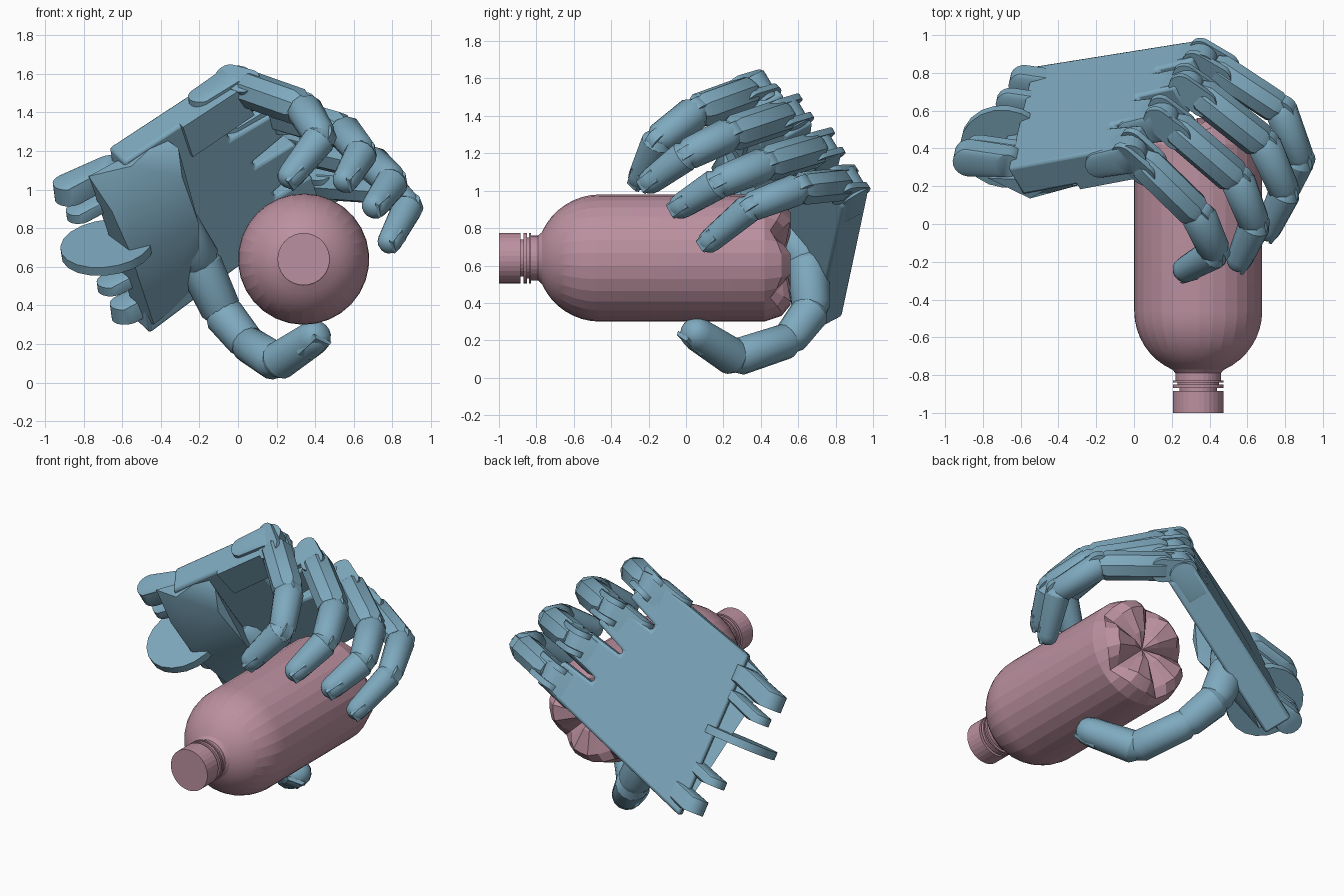
import bpy, bmesh
from math import sin, cos, pi, radians
from mathutils import Vector as V

if "Cube" in bpy.data.objects:
    bpy.data.objects.remove(bpy.data.objects["Cube"])


def material(name, rgb):
    m = bpy.data.materials.new(name)
    m.diffuse_color = (*rgb, 1)
    m.use_nodes = True
    m.node_tree.nodes["Principled BSDF"].inputs["Base Color"].default_value = m.diffuse_color
    return m


BLUE = material("blue_plastic", (0.21, 0.4, 0.52))
PINK = material("pink_plastic", (0.5, 0.28, 0.35))


def finish(name, bm, mat, angle=32):
    bmesh.ops.recalc_face_normals(bm, faces=bm.faces)
    me = bpy.data.meshes.new(name)
    bm.to_mesh(me)
    bm.free()
    ob = bpy.data.objects.new(name, me)
    bpy.context.collection.objects.link(ob)
    me.materials.append(mat)
    bpy.ops.object.select_all(action='DESELECT')
    ob.select_set(True)
    bpy.context.view_layer.objects.active = ob
    bpy.ops.object.shade_smooth_by_angle(angle=radians(angle))
    return ob


def hull(name, pts, mat=BLUE):
    bm = bmesh.new()
    for p in pts:
        bm.verts.new(p)
    bmesh.ops.convex_hull(bm, input=bm.verts)
    loose = [v for v in bm.verts if not v.link_faces]
    bmesh.ops.delete(bm, geom=loose, context='VERTS')
    return finish(name, bm, mat)


def ring(c, axis, r, n=14, side=None, turn=0.0):
    axis = axis.normalized()
    s = (side or axis.orthogonal())
    s = (s - axis * s.dot(axis)).normalized()
    t = axis.cross(s)
    return [c + r * (cos(2 * pi * k / n + turn) * s + sin(2 * pi * k / n + turn) * t) for k in range(n)]


def disc(c, axis, r, th):
    a = axis.normalized() * th / 2
    return ring(c - a, axis, r, 20) + ring(c + a, axis, r, 20)


def segment(name, a, b, ra, rb, side, tip=False, n=14):
    d = (b - a).normalized()

    def rg(c, r):
        return ring(c, d, r, n, side, pi / n)
    pts = rg(a - d * ra * .35, ra * .7) + rg(a + d * ra * .15, ra)
    if tip:
        for k, s in ((-.9, 1), (-.4, .9), (-.08, .66), (.1, .3)):
            pts += rg(b + d * rb * k, rb * s)
    else:
        pts += rg(b - d * rb * .25, rb) + rg(b + d * rb * .3, rb * .7)
    hull(name, pts)


def nail(name, a, b, r, h):
    d = (b - a).normalized()
    up = -h.cross(d).normalized()
    c = b - d * r * .8 + up * r * .75
    pts = []
    for w, z in ((.65, 0), (.5, .25)):
        for l in (-.8, .8):
            pts += [c + d * r * l + h * r * w * s + up * r * (z - .3 * (l > 0)) for s in (-1, 1)]
    hull(name, pts)


# bottle: lathed about the y axis, then the five-lobed base
N = 30
profile = [(.135, -1), (.135, -.885), (.1, -.885), (.1, -.868), (.135, -.868), (.135, -.85),
           (.11, -.85), (.11, -.84), (.135, -.84), (.135, -.828), (.12, -.828), (.12, -.79)]
profile += [(.34 * sin(t), -.46 - .34 * cos(t)) for t in (radians(24 + 66 * i / 8) for i in range(9))]
profile += [(.34, .42), (.31, .51), (.25, .56), (.1, .535)]
bm = bmesh.new()
rows = []
for i, (r, y) in enumerate(profile):
    row = []
    j = i - len(profile) + 3
    for k in range(N):
        groove = (1, .4, 0, 0, 0, .4)[k % 6] if j >= 0 else 0
        yy = y + groove * (.45 + .015 * j - y)
        a = 2 * pi * k / N + .5
        row.append(bm.verts.new((.34 + r * cos(a), yy, .64 + r * sin(a))))
    rows.append(row)
for p, q in zip(rows, rows[1:]):
    for k in range(N):
        bm.faces.new((p[k], p[(k + 1) % N], q[(k + 1) % N], q[k]))
bm.faces.new(rows[0])
hub = bm.verts.new((.34, .48, .64))
for k in range(N):
    bm.faces.new((rows[-1][k], rows[-1][(k + 1) % N], hub))
finish("bottle", bm, PINK, 9)

# palm plate frame: u runs index to little finger, v wrist to knuckles, w into the palm
IW, PW = V((-.64, .30, 1.24)), V((-.52, .84, .34))
IK, PK = V((-.06, .41, 1.62)), V((.36, .98, 1.0))
NRM = V((-.45, .79, .42)).normalized()
ACROSS = (PW - IW).normalized()
ALONG = (IK + PK - IW - PW).normalized()


def P(u, v, w=0):
    return (IW.lerp(PW, u)).lerp(IK.lerp(PK, u), v) - NRM * w


outline = [(0, -.05), (0, .98), (.06, 1.02), (.2, 1.03), (.23, .74), (.27, .74), (.29, 1.05),
           (.46, 1.06), (.485, .8), (.52, .8), (.54, 1.06), (.71, 1.06), (.735, .82), (.77, .82),
           (.79, 1.03), (.95, 1.02), (1, .97), (1, -.02)]
bm = bmesh.new()
face = bm.faces.new([bm.verts.new(P(u, v)) for u, v in outline])
out = bmesh.ops.extrude_face_region(bm, geom=[face])
bmesh.ops.translate(bm, vec=-NRM * .18, verts=[g for g in out['geom'] if isinstance(g, bmesh.types.BMVert)])
plate = finish("palm_plate", bm, BLUE)
bev = plate.modifiers.new("soft_edges", 'BEVEL')
bev.width, bev.segments = .02, 2

# thick heel of the palm, where the thumb attaches
hull("palm_heel", [P(u, v, w) for u, v, w in (
    (.04, -.28, .06), (.02, .3, .15), (.98, -.02, .05), (.98, .25, .15), (.02, -.02, .22),
    (.08, .36, .23), (.2, .3, .3), (.2, -.2, .2), (.45, -.12, .26), (.5, .32, .32),
    (.95, .0, .2), (.85, .27, .23))])
# index side rail under the plate
hull("index_rail", [P(u, v, w) for u in (0, .2) for v in (.45, .95) for w in (.1, .21)])

# wrist hinge lugs
lugs = [((-.87, .35, 1.0), .085, .1), ((-.82, .40, .88), .07, .05),
        ((-.65, .64, .51), .08, .05), ((-.58, .75, .38), .08, .09)]
for i, (c, r, th) in enumerate(lugs):
    c = V(c)
    root = c + ALONG * .22 - NRM * .06
    hull(f"wrist_lug_{i + 1}", disc(c, ACROSS, r, th) + disc(root, ACROSS, r * .8, th))
hull("wrist_tongue", disc(V((-.68, .41, .7)), ACROSS, .24, .05))

# fingers: knuckle, middle joint, end joint, tip
fingers = {
    "index": [(-.03, .41, 1.55), (.34, .05, 1.42), (.43, -.15, 1.27), (.24, -.26, 1.03)],
    "middle": [(.13, .59, 1.42), (.55, .23, 1.3), (.64, 0, 1.19), (.54, -.23, 1.02)],
    "ring": [(.26, .76, 1.24), (.69, .42, 1.14), (.8, .17, 1.04), (.69, -.07, .89)],
    "little": [(.34, .89, 1.04), (.78, .6, 1.01), (.88, .34, .91), (.77, .09, .7)],
}
for name, pts in fingers.items():
    k, p, d, t = (V(q) for q in pts)
    h = (p - k).cross(t - d).normalized()
    f = (p - k).normalized()
    rad = .097 if name != "little" else .09
    for s in (-1, 1):
        hull(f"{name}_knuckle_fork", disc(k + h * s * .06, h, .065, .035)
             + disc(k + h * s * .06 + f * .15, h, .075, .035))
    # rounded knuckle tongue continuing the plate, flush with its back
    c = k - NRM * (NRM.dot(k - P(.5, 1)) + .08)
    hull(f"{name}_knuckle", disc(c, ACROSS, .085, .15) + disc(c - ALONG * .2, ACROSS, .075, .17))
    segment(f"{name}_proximal", k + f * .12, p - f * .02, rad, rad, h, n=8)
    hull(f"{name}_middle_hinge", disc(p, h, .08, .07))
    segment(f"{name}_middle", p, d, rad * .97, rad * .88, h, n=10)
    hull(f"{name}_end_hinge", disc(d, h, .075, .06))
    segment(f"{name}_tip", d, t, rad * .88, rad * .72, h, True)
    nail(f"{name}_nail", d, t, rad * .72, h)

# thumb
path = [(-.31, .5, .84), (-.2, .65, .62), (-.08, .67, .36), (.05, .55, .2), (.2, .26, .105), (.44, .01, .265)]
radii = [.1, .115, .105, .095, .1, .09]
path = [V(q) for q in path]
h = (path[4] - path[3]).cross(path[5] - path[4]).normalized()
for i in range(5):
    segment(f"thumb_part_{i + 1}", path[i], path[i + 1], radii[i], radii[i + 1], h, i == 4)
nail("thumb_nail", path[4], path[5], .09, h)
